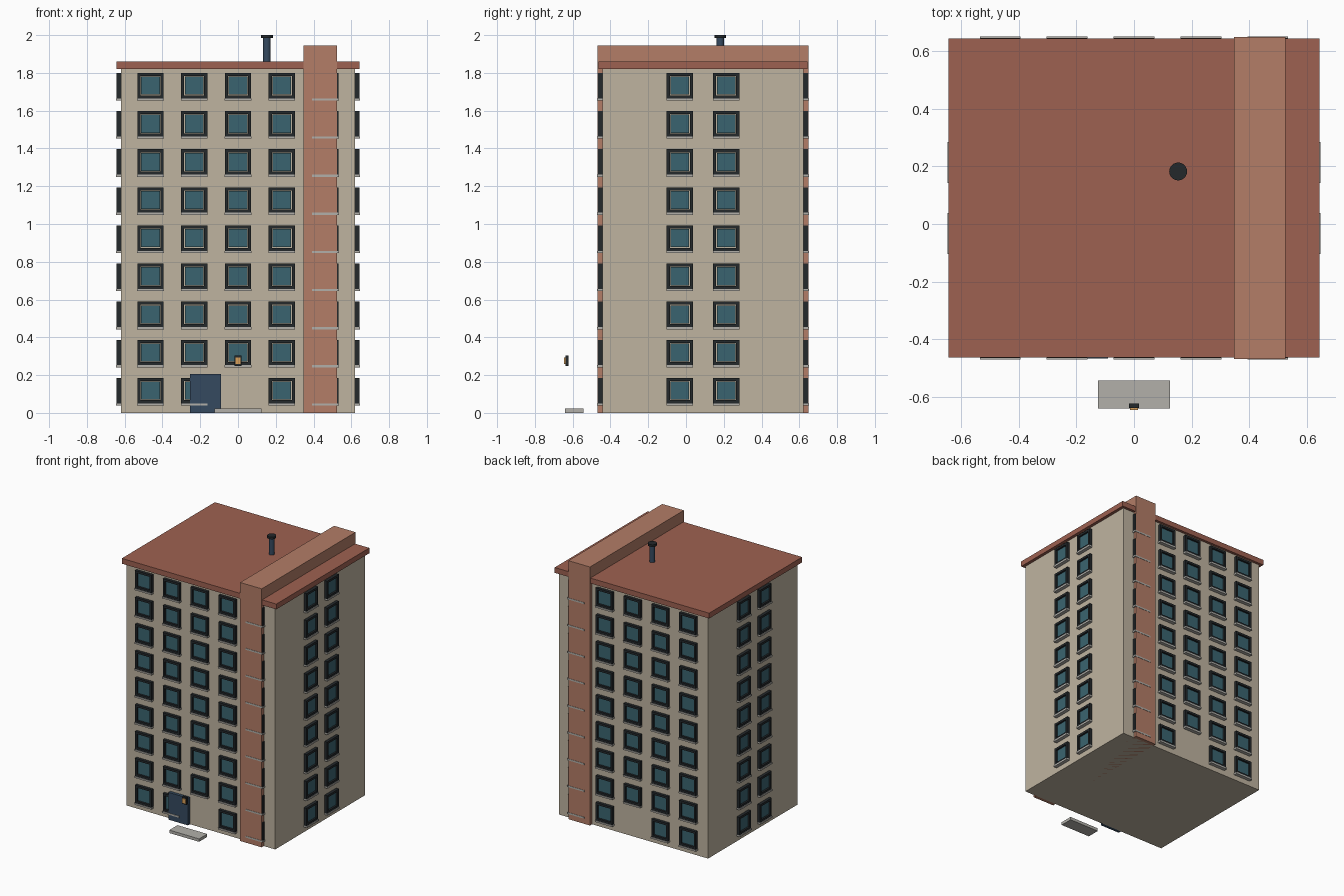
import bpy, bmesh, math
from mathutils import Matrix, Vector

if "Cube" in bpy.data.objects:
    bpy.data.objects.remove(bpy.data.objects["Cube"])


def material(name, hexcode):
    def lin(c):
        return c / 12.92 if c <= 0.04045 else ((c + 0.055) / 1.055) ** 2.4
    m = bpy.data.materials.new(name)
    rgb = [lin(int(hexcode[i:i + 2], 16) / 255) for i in (0, 2, 4)]
    m.diffuse_color = (*rgb, 1)
    m.use_nodes = True
    m.node_tree.nodes["Principled BSDF"].inputs["Base Color"].default_value = m.diffuse_color
    return m


WALL = material("plaster", "BFB4A0")
ROOF = material("roof_red", "9E6151")
BAND = material("terracotta", "B37D67")
DARK = material("dark_frame", "23282B")
GLASS = material("glass", "3A6470")
DOOR = material("blue_metal", "354A60")
GLOW = material("lamp_glow", "D9A05A")
STONE = material("stone", "B2B0AA")


def add_box(bm, lo, hi, mat=Matrix()):
    lo, hi = Vector(lo), Vector(hi)
    m = mat @ Matrix.Translation((lo + hi) / 2) @ Matrix.Diagonal((*(hi - lo), 1))
    bmesh.ops.create_cube(bm, size=1, matrix=m)


def finish(name, bm, mat):
    me = bpy.data.meshes.new(name)
    bm.to_mesh(me)
    bm.free()
    me.materials.append(mat)
    ob = bpy.data.objects.new(name, me)
    bpy.context.collection.objects.link(ob)
    return ob


def box(name, lo, hi, mat):
    bm = bmesh.new()
    add_box(bm, lo, hi)
    return finish(name, bm, mat)


def cylinder(name, x, y, r, z0, z1, mat):
    bpy.ops.mesh.primitive_cylinder_add(vertices=24, radius=r, depth=z1 - z0,
                                        location=(x, y, (z0 + z1) / 2))
    ob = bpy.context.object
    ob.name = name
    ob.data.materials.append(mat)
    bpy.ops.object.shade_smooth_by_angle()


# Main masses
CY, HX, HY = 0.09, 0.62, 0.533
box("building_body", (-HX, CY - HY, 0), (HX, CY + HY, 1.82), WALL)
box("roof_slab", (-0.643, CY - 0.553, 1.82), (0.643, CY + 0.553, 1.86), ROOF)
box("stair_band", (0.346, CY - 0.558, 0), (0.525, CY + 0.558, 1.945), BAND)

# Windows: local x along the wall, -y outwards, z up from the window centre
frames, panes, sills = bmesh.new(), bmesh.new(), bmesh.new()


def window(mat):
    w, h, t = 0.069, 0.067, 0.016
    for s in (-1, 1):
        x0, x1 = sorted((s * w, s * (w - t)))
        z0, z1 = sorted((s * h, s * (h - t)))
        add_box(frames, (x0, -0.022, -h), (x1, 0.005, h), mat)
        add_box(frames, (t - w, -0.022, z0), (w - t, 0.005, z1), mat)
    add_box(panes, (-0.05, -0.012, -0.048), (0.05, 0.005, 0.048), mat)
    add_box(sills, (-0.071, -0.027, -0.079), (0.071, 0.005, -0.067), mat)


def wall_frame(turn, dist, along, z):
    return (Matrix.Translation((0, CY, z)) @ Matrix.Rotation(turn, 4, 'Z')
            @ Matrix.Translation((along, -dist, 0)))


for row in range(9):
    z = 0.118 + 0.2018 * row
    for turn in (0, math.pi):
        for col in range(-2, 3):
            if row == 0 and col == 0:
                continue
            window(wall_frame(turn, HY, col * 0.2317, z))
    for turn in (math.pi / 2, -math.pi / 2):
        for along in (-0.123, 0.123):
            window(wall_frame(turn, HX, along, z))

finish("window_frames", frames, DARK)
finish("window_panes", panes, GLASS)
finish("window_sills", sills, STONE)

# Entrance: door, step and lamp
box("entrance_door", (-0.253, -0.4665, 0), (-0.09, -0.44, 0.205), DOOR)
box("entrance_step", (-0.124, -0.64, 0), (0.124, -0.543, 0.022), STONE)
box("lamp_housing", (-0.018, -0.638, 0.248), (0.018, -0.622, 0.303), DARK)
box("lamp_glow", (-0.013, -0.645, 0.258), (0.013, -0.636, 0.292), GLOW)

# Roof vent pipe
cylinder("vent_pipe", 0.153, 0.182, 0.02, 1.855, 1.988, DOOR)
cylinder("vent_cap", 0.153, 0.182, 0.031, 1.984, 2.0, DARK)
